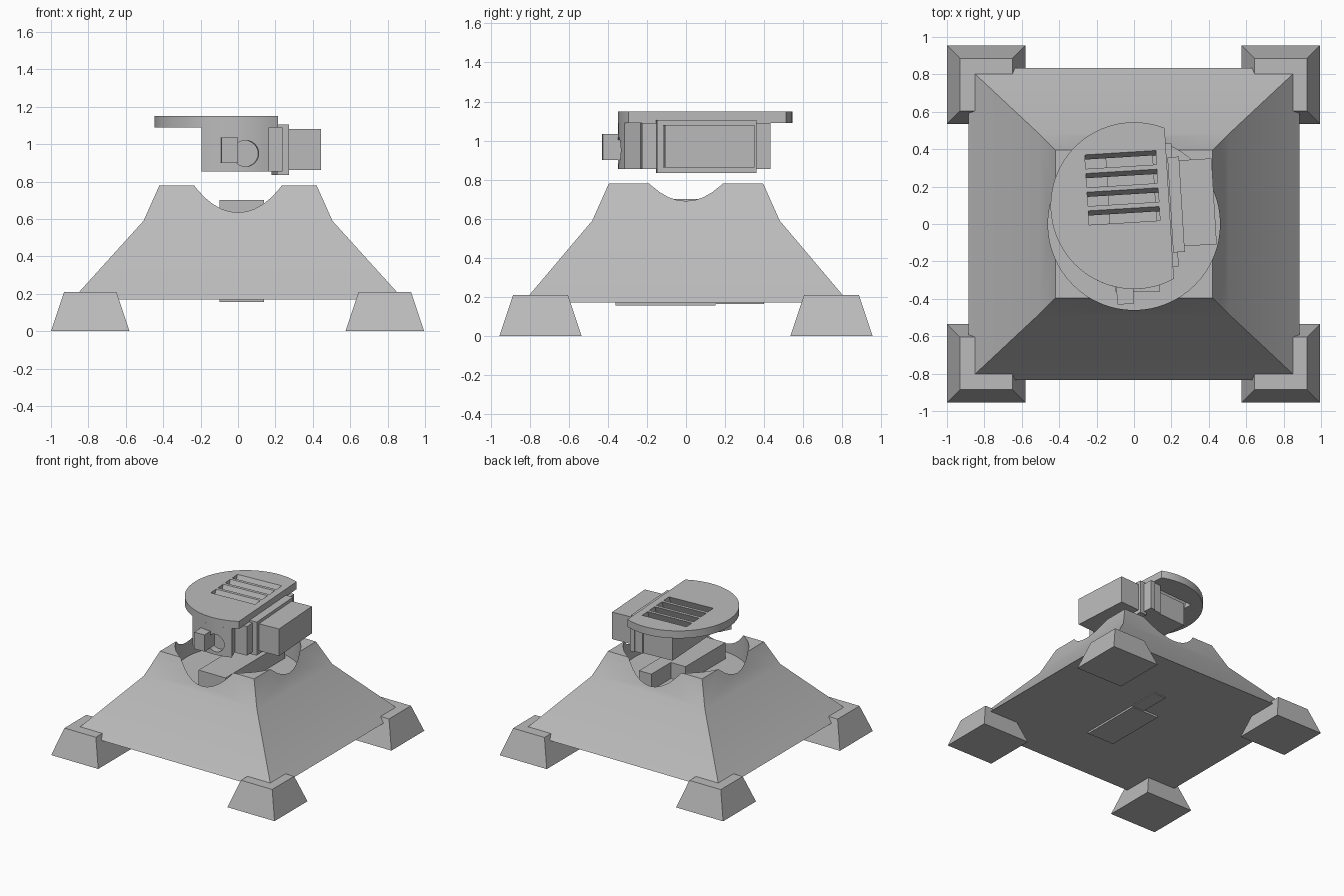
import bpy, bmesh, math
from mathutils import Matrix

cube = bpy.data.objects.get("Cube")
if cube:
    bpy.data.objects.remove(cube, do_unlink=True)

grey = bpy.data.materials.new("plain grey")
grey.use_nodes = True
COLOUR = (0.5, 0.5, 0.5, 1)
grey.diffuse_color = COLOUR
grey.node_tree.nodes["Principled BSDF"].inputs["Base Color"].default_value = COLOUR

TURN = Matrix.Rotation(math.radians(3.5), 4, "Z")   # the head is turned slightly


def loft(name, rings, turned=False):
    """Closed solid through rings of points, capped at both ends."""
    bm = bmesh.new()
    loops = [[bm.verts.new(p) for p in ring] for ring in rings]
    n = len(loops[0])
    for low, high in zip(loops, loops[1:]):
        for i in range(n):
            j = (i + 1) % n
            bm.faces.new((low[i], low[j], high[j], high[i]))
    bm.faces.new(loops[0][::-1])
    bm.faces.new(loops[-1])
    bmesh.ops.recalc_face_normals(bm, faces=bm.faces)
    if turned:
        bm.transform(TURN)
    mesh = bpy.data.meshes.new(name)
    bm.to_mesh(mesh)
    bm.free()
    mesh.materials.append(grey)
    obj = bpy.data.objects.new(name, mesh)
    bpy.context.collection.objects.link(obj)
    return obj


def rect(x0, x1, y0, y1, z):
    return [(x0, y0, z), (x1, y0, z), (x1, y1, z), (x0, y1, z)]


def box(name, x, y, z, turned=True):
    return loft(name, [rect(*x, *y, h) for h in z], turned)


def extrude(name, outline, z, turned=True):
    return loft(name, [[(x, y, h) for x, y in outline] for h in z], turned)


def arc(cx, cy, r, a0, a1, steps):
    return [(cx + r * math.cos(a0 + (a1 - a0) * i / steps),
             cy + r * math.sin(a0 + (a1 - a0) * i / steps)) for i in range(steps + 1)]


def cut(target, cutter):
    cutter.hide_render = True
    mod = target.modifiers.new("cut", "BOOLEAN")
    mod.operation = "DIFFERENCE"
    mod.solver = "EXACT"
    mod.object = cutter
    bpy.context.view_layer.objects.active = target
    bpy.ops.object.modifier_apply(modifier=mod.name)
    bpy.data.objects.remove(cutter, do_unlink=True)


def smooth(obj):
    bpy.ops.object.select_all(action="DESELECT")
    obj.select_set(True)
    bpy.context.view_layer.objects.active = obj
    bpy.ops.object.shade_smooth_by_angle(angle=math.radians(25))


# Sloped base with a round well in its top
base = loft("base", [rect(-x, x, -y, y, z) for x, y, z in
                     ((0.885, 0.835, 0.17), (0.505, 0.48, 0.59), (0.42, 0.395, 0.78))])
cut(base, extrude("well_cutter", arc(0, 0, 0.46, 0, math.tau, 64)[:-1], (0.57, 0.9), False))
smooth(base)

# Four tapered feet
for side, x in (("right", -0.79), ("left", 0.785)):
    for end, y in (("front", -0.745), ("back", 0.745)):
        loft(f"{end}_{side}_foot", [rect(x - w, x + w, y - w, y + w, z)
                                    for w, z in ((0.21, 0), (0.14, 0.21))])

# Stepped block standing in the well and showing under the base
box("core_block", (-0.10, 0.14), (-0.36, 0.15), (0.155, 0.70), False)
box("core_block_back", (0.03, 0.14), (0.15, 0.40), (0.163, 0.70), False)

# Round head plate with one flat side
CX, CY, R, FLAT = 0.006, 0.098, 0.446, 0.195
half = math.acos((FLAT - CX) / R)
plate = extrude("head_plate", arc(CX, CY, R, half, math.tau - half, 56), (1.09, 1.15))

# Slanted louvre slots
for i in range(4):
    y = 0.085 + 0.1 * i
    def slot(z):
        lean = (z - 1.15) * 0.42
        return rect(-0.24, 0.14, y - 0.075 + lean, y + lean, z)
    cut(plate, loft("slot_cutter", [slot(1.05), slot(1.2)], True))
smooth(plate)

# Curved front wall under the plate, with a round port
a0 = math.pi + math.acos(0.22 / R)
a1 = math.tau - math.acos(0.14 / R)
wall = extrude("front_wall", arc(CX, CY, R, a0, a1, 16) +
               arc(CX, CY, 0.34, a1, a0, 16), (0.855, 1.09))
cut(wall, loft("port_cutter", [[(x, y, z) for x, z in arc(0.02, 0.95, 0.07, 0, math.tau, 32)[:-1]]
                               for y in (-0.5, -0.29)], True))
smooth(wall)
box("port_block", (-0.115, -0.025), (-0.425, -0.27), (0.90, 1.035))

# Head body behind the wall
box("head_body", (-0.13, 0.13), (-0.13, 0.40), (0.855, 1.04))
box("side_wall", (0.12, 0.19), (-0.24, 0.41), (0.855, 1.09))

# Side plates and the box they carry
box("side_plate", (0.185, 0.225), (-0.24, 0.42), (0.855, 1.09))
box("mount_plate", (0.20, 0.262), (-0.165, 0.345), (0.835, 1.105))
box("side_box", (0.25, 0.435), (-0.135, 0.325), (0.862, 1.08))
